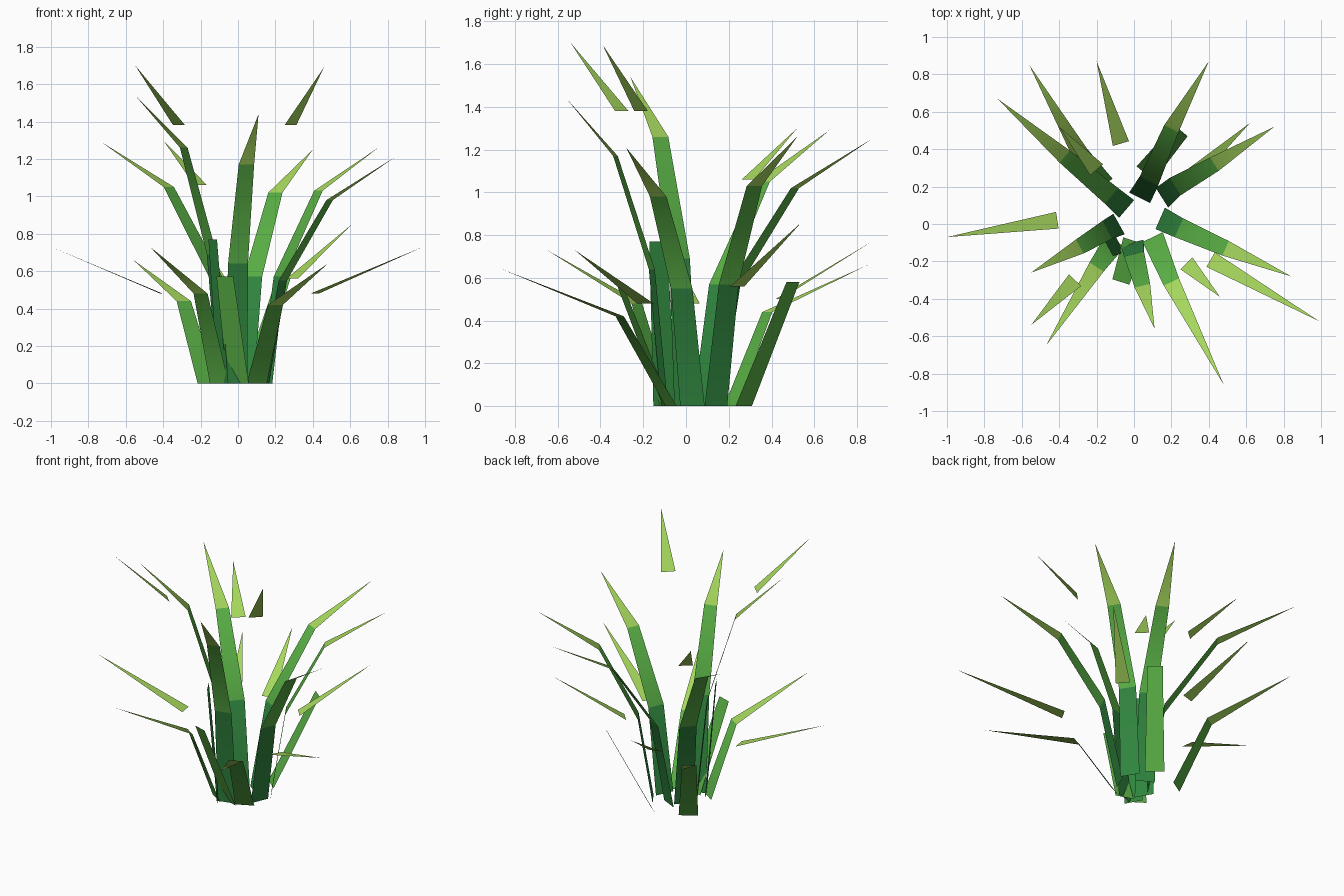
import bpy
import bmesh
from mathutils import Vector

cube = bpy.data.objects.get("Cube")
if cube:
    bpy.data.objects.remove(cube, do_unlink=True)


def make_material(name, colour):
    mat = bpy.data.materials.new(name)
    mat.use_nodes = True
    rgba = (*colour, 1.0)
    mat.diffuse_color = rgba
    bsdf = mat.node_tree.nodes["Principled BSDF"]
    bsdf.inputs["Base Color"].default_value = rgba
    bsdf.inputs["Roughness"].default_value = 0.9
    return mat


DARK, MID, TIP = range(3)
MATERIALS = [
    make_material("deep_green", (0.03, 0.24, 0.05)),
    make_material("leaf_green", (0.10, 0.43, 0.06)),
    make_material("pale_tip_green", (0.38, 0.68, 0.11)),
]


def blade(name, path, widths, colours):
    """Flat ribbon along a path, level across its width; zero width ends in a point."""
    points = [Vector(p) for p in path]
    run = points[-1] - points[0]
    side = Vector((-run.y, run.x, 0)).normalized()
    bm = bmesh.new()
    rows = []
    for point, width in zip(points, widths):
        if width:
            rows.append([bm.verts.new(point - side * width / 2),
                         bm.verts.new(point + side * width / 2)])
        else:
            rows.append([bm.verts.new(point)])
    for low, high, colour in zip(rows, rows[1:], colours):
        face = bm.faces.new([low[1], low[0]] + high)
        face.material_index = colour
        face.smooth = True
    mesh = bpy.data.meshes.new(name)
    bm.to_mesh(mesh)
    bm.free()
    for mat in MATERIALS:
        mesh.materials.append(mat)
    obj = bpy.data.objects.new(name, mesh)
    bpy.context.collection.objects.link(obj)
    return obj


def tall_blade(name, base, knee, bend, tip):
    blade(name, [(*base, 0), knee, bend, tip],
          (0.125, 0.11, 0.085, 0), (DARK, MID, TIP))


def short_blade(name, base, bend, tip):
    blade(name, [(*base, 0), bend, tip], (0.12, 0.09, 0), (MID, TIP))


def stub_blade(name, base, end, colour):
    blade(name, [(*base, 0), end], (0.12, 0.095), (colour,))


def loose_tip(name, base, tip):
    blade(name, [base, tip], (0.09, 0), (TIP,))


# Tall three-part blades
tall_blade("tall_blade_back_left", (0.03, 0.14),
           (0.08, 0.23, 0.57), (0.20, 0.51, 1.02), (0.40, 0.87, 1.25))
tall_blade("tall_blade_left_back", (0.15, 0.14),
           (0.22, 0.20, 0.57), (0.43, 0.32, 1.03), (0.75, 0.52, 1.26))
tall_blade("tall_blade_left", (0.14, 0.03),
           (0.24, -0.02, 0.55), (0.49, -0.13, 0.98), (0.84, -0.28, 1.21))
tall_blade("tall_blade_front", (-0.01, -0.10),
           (0.00, -0.16, 0.64), (0.045, -0.33, 1.17), (0.11, -0.56, 1.44))
tall_blade("tall_blade_right", (-0.08, 0.00),
           (-0.14, -0.03, 0.69), (-0.29, -0.12, 1.26), (-0.55, -0.26, 1.54))
tall_blade("tall_blade_back_right", (-0.04, 0.08),
           (-0.12, 0.15, 0.57), (-0.37, 0.36, 1.05), (-0.73, 0.67, 1.29))

# Short two-part blades
short_blade("short_blade_front_left", (0.10, -0.07),
            (0.20, -0.31, 0.42), (0.48, -0.86, 0.64))
short_blade("short_blade_front_right", (-0.10, -0.09),
            (-0.20, -0.23, 0.48), (-0.47, -0.65, 0.73))
short_blade("short_blade_back_right", (-0.165, 0.21),
            (-0.29, 0.38, 0.44), (-0.56, 0.85, 0.66))

# Blunt stems without a tip
stub_blade("stub_front_right", (-0.08, -0.10), (-0.135, -0.13, 0.77), DARK)
stub_blade("stub_front", (0.00, -0.09), (-0.07, -0.31, 0.57), MID)
stub_blade("stub_back", (0.06, 0.27), (0.25, 0.50, 0.58), MID)

# Separate pointed tips
loose_tip("loose_tip_left", (0.41, -0.19, 0.48), (0.99, -0.52, 0.73))
loose_tip("loose_tip_front_left", (0.28, -0.21, 1.38), (0.46, -0.39, 1.69))
loose_tip("loose_tip_front_right", (-0.315, -0.30, 1.38), (-0.55, -0.54, 1.70))
loose_tip("loose_tip_right", (-0.41, 0.02, 0.48), (-1.00, -0.07, 0.73))
loose_tip("loose_tip_back_right", (-0.20, 0.29, 1.06), (-0.40, 0.52, 1.30))
loose_tip("loose_tip_back", (-0.07, 0.43, 0.50), (-0.20, 0.87, 0.77))
loose_tip("loose_tip_back_left", (0.29, 0.24, 0.56), (0.62, 0.54, 0.86))
